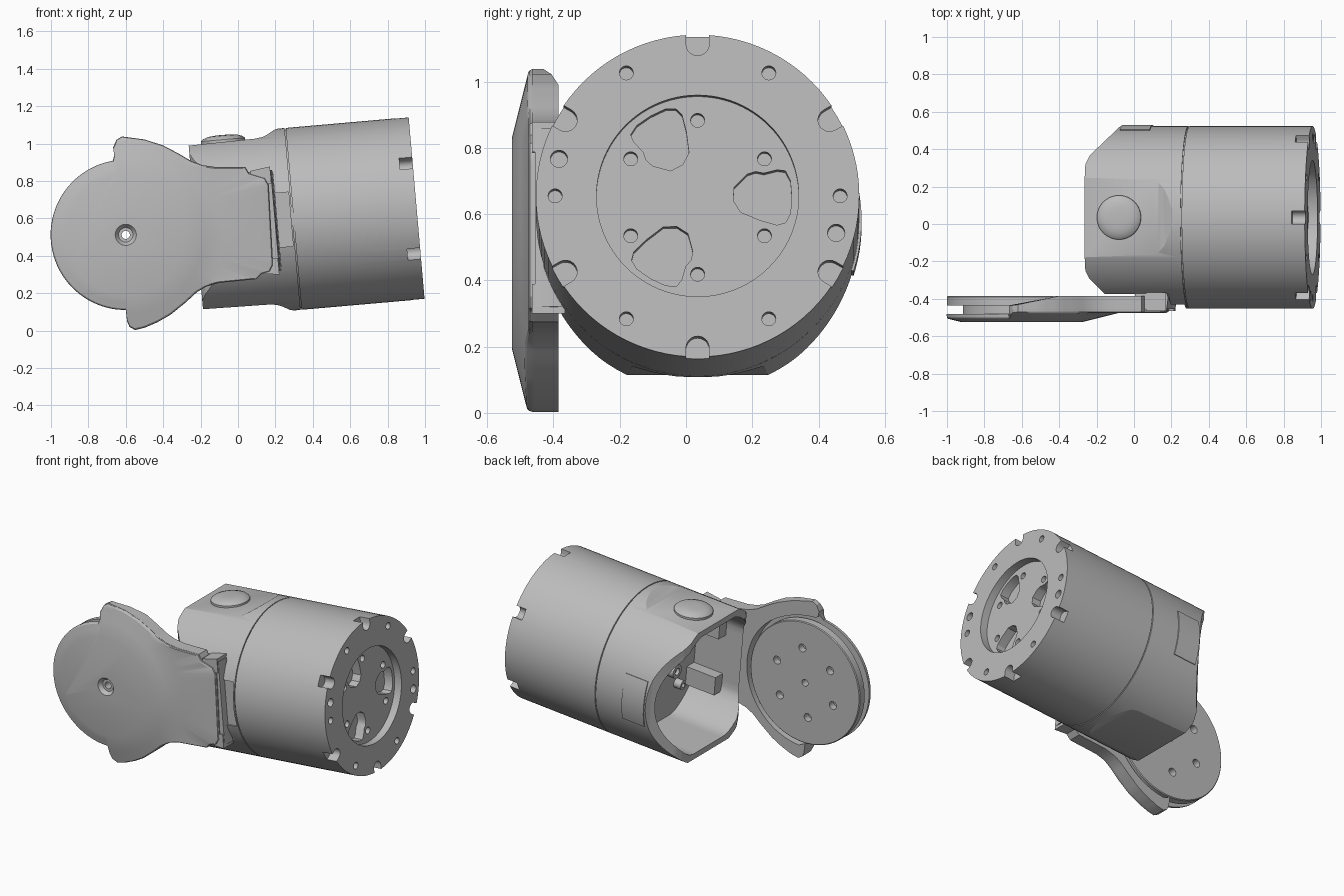
import bpy, bmesh
from math import sin, cos, pi, radians, atan2, hypot
from mathutils import Matrix

if "Cube" in bpy.data.objects:
    bpy.data.objects.remove(bpy.data.objects["Cube"], do_unlink=True)

grey = bpy.data.materials.new("plain_grey")
grey.use_nodes = True
grey.diffuse_color = (0.5, 0.5, 0.5, 1)
grey.node_tree.nodes["Principled BSDF"].inputs["Base Color"].default_value = (0.5, 0.5, 0.5, 1)

# Body frame: axis along local x, end face at the origin, tilted upwards
BODY = Matrix.Translation((0.955, 0.035, 0.655)) @ Matrix.Rotation(radians(-5), 4, 'Y')
WORLD = Matrix.Identity(4)


def put(axis, a, b, h):
    return {'X': (h, a, b), 'Y': (a, h, b), 'Z': (a, b, h)}[axis]


def circle(a, b, r, n=24):
    return [(a + r * cos(2 * pi * i / n), b + r * sin(2 * pi * i / n)) for i in range(n)]


def turn(pts, deg):
    c, s = cos(radians(deg)), sin(radians(deg))
    return [(a * c - b * s, a * s + b * c) for a, b in pts]


def polar(r, deg):
    return r * cos(radians(deg)), r * sin(radians(deg))


def loft(bm, rings):
    """Skin closed rings of equal count and cap both ends."""
    vs = [[bm.verts.new(p) for p in ring] for ring in rings]
    n = len(vs[0])
    for lo, hi in zip(vs, vs[1:]):
        for i in range(n):
            bm.faces.new((lo[i], lo[(i + 1) % n], hi[(i + 1) % n], hi[i]))
    bm.faces.new(vs[0][::-1])
    bm.faces.new(vs[-1])


def prism(bm, pts, axis, lo, hi):
    loft(bm, [[put(axis, a, b, h) for a, b in pts] for h in (lo, hi)])


def lathe(bm, profile, axis='X', a=0, b=0, n=96):
    loft(bm, [[put(axis, p, q, h) for p, q in circle(a, b, r, n)] for h, r in profile])


def finish(bm, name, matrix=WORLD, angle=30):
    bmesh.ops.recalc_face_normals(bm, faces=bm.faces)
    bm.transform(matrix)
    mesh = bpy.data.meshes.new(name)
    bm.to_mesh(mesh)
    bm.free()
    mesh.materials.append(grey)
    ob = bpy.data.objects.new(name, mesh)
    bpy.context.collection.objects.link(ob)
    smooth(ob, angle)
    return ob


def select(ob):
    bpy.ops.object.select_all(action='DESELECT')
    bpy.context.view_layer.objects.active = ob
    ob.select_set(True)


def smooth(ob, angle=30):
    select(ob)
    bpy.ops.object.shade_smooth_by_angle(angle=radians(angle))


def cut(ob, bm, matrix=WORLD):
    cutter = finish(bm, "cutter", matrix)
    cutter.hide_render = True
    mod = ob.modifiers.new("cut", 'BOOLEAN')
    mod.operation, mod.solver, mod.object = 'DIFFERENCE', 'EXACT', cutter
    select(ob)
    bpy.ops.object.modifier_apply(modifier=mod.name)
    bpy.data.objects.remove(cutter, do_unlink=True)
    smooth(ob)


# Round body with recessed end, seam groove and housing
bm = bmesh.new()
R = 0.488
lathe(bm, [(-0.05, 0.305), (0, 0.305), (0, R), (-0.66, R), (-0.66, 0.48),
           (-0.666, 0.48), (-0.666, R), (-1.185, R)])
body = finish(bm, "body", BODY)

# Top and bottom flats, then slanted sides of the open end
bm = bmesh.new()
for s in (1, -1):
    ramp = [(-0.69, 0.49), (-0.72, 0.484), (-0.76, 0.462), (-0.79, 0.45), (-0.83, 0.445),
            (-1.3, 0.437), (-1.3, 0.6), (-0.69, 0.6)]
    prism(bm, [(x, s * z) for x, z in ramp], 'Y', -0.6, 0.6)
cut(body, bm, BODY)
bm = bmesh.new()
for s in (1, -1):
    slant = [(-1.25, 0.28), (-1.185, 0.285), (-1.165, 0.33), (-1.05, 0.455), (-1.02, 0.5),
             (-1.02, 0.6), (-1.25, 0.6)]
    prism(bm, [(x, s * y) for x, y in slant], 'Z', -0.6, 0.6)
cut(body, bm, BODY)

# Hollow inside
bm = bmesh.new()
inner = [(max(y, -0.375), max(-0.4, min(0.4, z))) for y, z in circle(0, 0, 0.44, 64)]
prism(bm, inner, 'X', -1.3, -0.79)
cut(body, bm, BODY)

# Flat seat for the lid hinge, with a shallow pad beside the seam
bm = bmesh.new()
prism(bm, [(-1.3, -0.41), (-0.75, -0.41), (-0.75, -0.6), (-1.3, -0.6)], 'Z', -0.3, 0.3)
cut(body, bm, BODY)
bm = bmesh.new()
prism(bm, [(-0.8, -0.455), (-0.675, -0.455), (-0.675, -0.6), (-0.8, -0.6)], 'Z', -0.145, 0.145)
cut(body, bm, BODY)

# End face: edge notches, bolt holes and three rounded pockets
bm = bmesh.new()
notch = [(0.6, -0.035), (0.6, 0.035)] + [
    (0.46 - 0.035 * sin(pi * i / 10), 0.035 * cos(pi * i / 10)) for i in range(11)]
pocket = [(0.11, 0.03), (0.15, 0.07), (0.175, 0.078), (0.2, 0.073), (0.24, 0.083), (0.265, 0.08),
          (0.28, 0.05), (0.284, 0), (0.28, -0.05), (0.265, -0.077), (0.24, -0.084),
          (0.19, -0.07), (0.13, -0.045), (0.108, -0.01)]
for k in range(6):
    prism(bm, turn(notch, 30 + 60 * k), 'X', -0.07, 0.03)
    prism(bm, circle(*polar(0.43, 60 * k), 0.021), 'X', -0.06, 0.03)
    prism(bm, circle(*polar(0.233, 30 + 60 * k), 0.021), 'X', -0.1, -0.02)
for k in range(3):
    prism(bm, turn(pocket, 120 * k), 'X', -0.11, -0.02)
for deg in (165, -15):
    prism(bm, circle(*polar(0.433, deg), 0.026), 'X', -0.06, 0.03)
cut(body, bm, BODY)

# Latch plate on the back of the housing
bm = bmesh.new()
arc = [polar(0.495, d) for d in range(-18, 19, 3)] + [polar(0.47, d) for d in range(18, -19, -3)]
prism(bm, arc, 'X', -1.02, -0.86)
finish(bm, "latch_plate", BODY)

# Domed push button on the top flat
bm = bmesh.new()
lathe(bm, [(0.43, 0.118), (0.455, 0.118), (0.465, 0.108), (0.475, 0.08), (0.479, 0.05),
           (0.48, 0.02)], 'Z', -1.0, 0, 48)
finish(bm, "push_button", BODY)

# Inner fittings: bosses, screws and side blocks
bm = bmesh.new()
for y, z, r, x in ((0, 0, 0.045, -0.92), (0.22, 0.2, 0.03, -0.84), (0.22, -0.2, 0.03, -0.84),
                   (-0.2, -0.2, 0.03, -0.84), (-0.05, 0.25, 0.03, -0.84)):
    lathe(bm, [(-0.78, r), (x, r), (x, r * 0.5), (x + 0.02, r * 0.5)], 'X', y, z, 24)
finish(bm, "inner_bosses", BODY)
for name, s in (("inner_block_upper", 1), ("inner_block_lower", -1)):
    bm = bmesh.new()
    prism(bm, [(-0.39, s * 0.13), (-0.3, s * 0.13), (-0.3, s * 0.25), (-0.39, s * 0.25)],
          'X', -1.0, -0.78)
    finish(bm, name, BODY)

# Lid outline in x, z
CX, CZ = -0.6, 0.512
edge = [(-0.6, 0.11), (-0.593, 0.05), (-0.58, 0.02), (-0.55, 0.003), (-0.5, 0.015), (-0.43, 0.045),
        (-0.36, 0.085), (-0.28, 0.15), (-0.22, 0.205), (-0.17, 0.235), (-0.1, 0.255), (0.1, 0.275),
        (0.13, 0.305), (0.17, 0.315), (0.188, 0.35), (0.165, 0.78), (0.145, 0.815), (0.06, 0.84),
        (0.04, 0.875), (-0.12, 0.875), (-0.19, 0.885), (-0.25, 0.907), (-0.32, 0.948),
        (-0.4, 0.99), (-0.5, 1.022), (-0.62, 1.038), (-0.65, 1.02), (-0.668, 0.98), (-0.66, 0.945)]


def dense(pts, step=0.03):
    out = []
    for (a, b), (c, d) in zip(pts, pts[1:]):
        n = max(1, round(hypot(c - a, d - b) / step))
        out += [(a + (c - a) * i / n, b + (d - b) * i / n) for i in range(n)]
    return out + [pts[-1]]


edge = dense(edge)
rim = [(CX + 0.402 * cos(radians(d)), CZ + 0.402 * sin(radians(d))) for d in range(100, 268, 4)]
outline = edge + rim


def front_y(r):
    return -0.525 + 0.05 * max(0, min(1, (r - 0.32) / 0.2))


def ring(limit, scale, drop=0):
    out = []
    for x, z in outline:
        r = min(limit, scale * hypot(x - CX, z - CZ))
        t = atan2(z - CZ, x - CX)
        out.append((CX + r * cos(t), front_y(r) + drop, CZ + r * sin(t)))
    return out


# Lid shell with a sloped face around a flat disc
bm = bmesh.new()
loft(bm, [[(x, -0.455 if i < len(edge) else -0.48, z) for i, (x, z) in enumerate(outline)],
          ring(9, 1, 0.015), ring(9, 0.993, 0.004), ring(9, 0.98), ring(0.52, 0.95),
          ring(0.42, 0.9), ring(0.322, 0.8)])
shell = finish(bm, "lid_shell", WORLD, 25)
bm = bmesh.new()
lathe(bm, [(-0.6, 0.057), (-0.525, 0.057), (-0.495, 0.035), (-0.495, 0.022), (-0.4, 0.022)],
      'Y', CX, CZ, 32)
cut(shell, bm)

# Lid skirt behind the shell, with the ramp at its upper ear
bm = bmesh.new()
skirt = edge + [(CX + 0.425 * cos(radians(d)), CZ + 0.425 * sin(radians(d)))
                for d in range(96, -88, -4)]
back = [-0.435 + 0.05 * (max(0, min(1, (x + 0.64) / 0.24)) if z > CZ else 1) for x, z in skirt]
loft(bm, [[(x, -0.465, z) for x, z in skirt], [(x, y, z) for (x, z), y in zip(skirt, back)]])
finish(bm, "lid_skirt")

# Round back plate on a narrower neck, with bolt holes
bm = bmesh.new()
lathe(bm, [(-0.5, 0.315), (-0.437, 0.315), (-0.437, 0.4), (-0.39, 0.4), (-0.385, 0.395)],
      'Y', CX, CZ)
plate = finish(bm, "lid_back_plate")
bm = bmesh.new()
for k in range(6):
    a, b = polar(0.225, 60 * k + 25)
    prism(bm, circle(CX + a, CZ + b, 0.026), 'Y', -0.43, -0.3)
prism(bm, circle(CX, CZ, 0.022), 'Y', -0.6, -0.3)
cut(plate, bm)

# Hinge bracket joining the lid to the body
bm = bmesh.new()
prism(bm, [(-0.93, -0.4), (-0.76, -0.4), (-0.752, -0.43), (-0.76, -0.49), (-0.93, -0.49)],
      'Z', -0.27, 0.27)
finish(bm, "hinge_bracket", BODY)
for name, s in (("hinge_ear_upper", 1), ("hinge_ear_lower", -1)):
    bm = bmesh.new()
    prism(bm, [(-0.87, s * 0.2), (-0.762, s * 0.2), (-0.762, s * 0.29), (-0.87, s * 0.275)],
          'Y', -0.5, -0.4)
    finish(bm, name, BODY)
